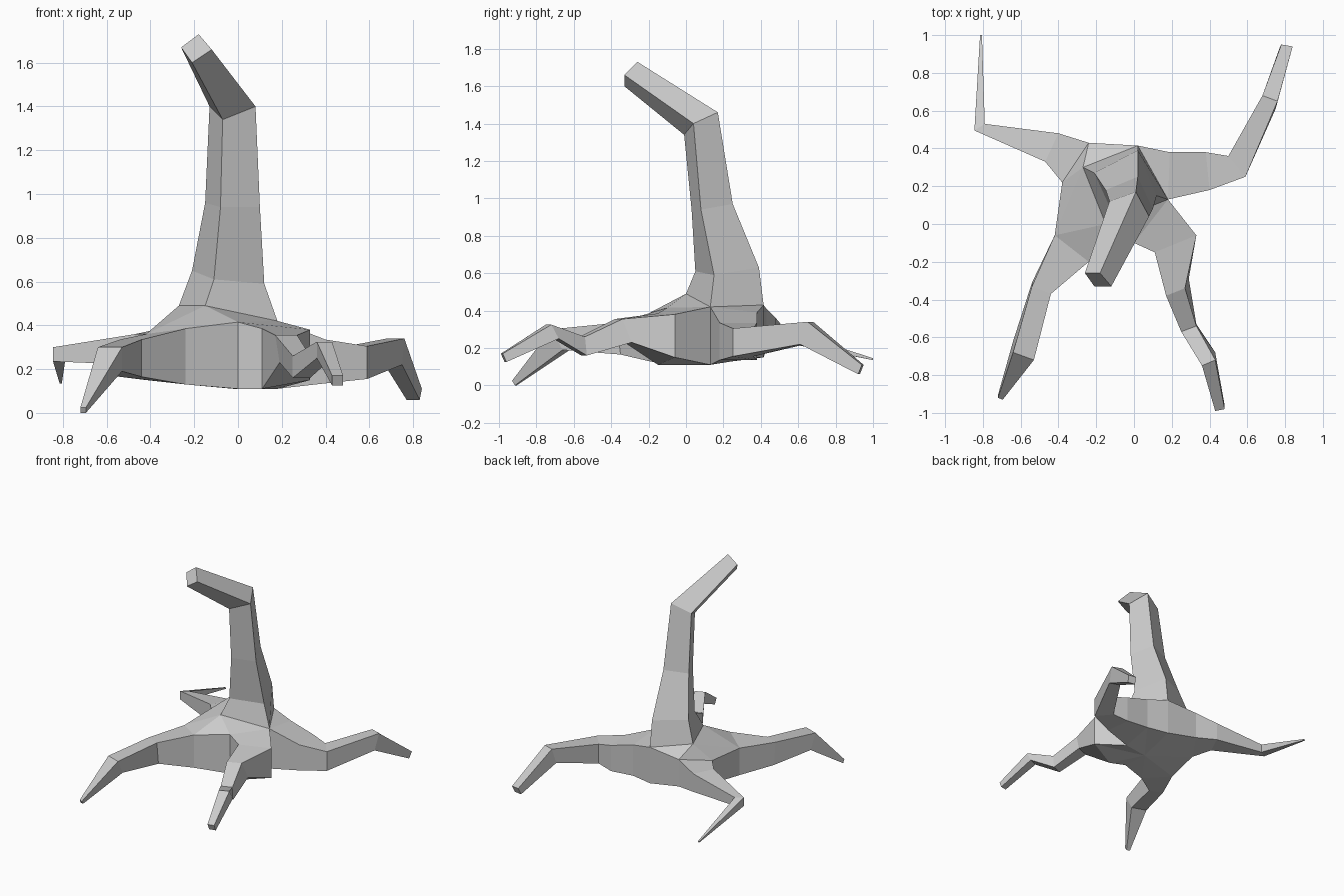
import bpy, bmesh
from mathutils import Vector

if "Cube" in bpy.data.objects:
    bpy.data.objects.remove(bpy.data.objects["Cube"])


def make_object(name, verts, faces):
    me = bpy.data.meshes.new(name)
    me.from_pydata([tuple(v) for v in verts], [], faces)
    bm = bmesh.new()
    bm.from_mesh(me)
    bmesh.ops.recalc_face_normals(bm, faces=bm.faces[:])
    bm.to_mesh(me)
    bm.free()
    ob = bpy.data.objects.new(name, me)
    bpy.context.collection.objects.link(ob)
    return ob


def loft(name, rings):
    # four-sided tube through rings, closed at the far end
    n = len(rings)
    faces = [(4*i + j, 4*i + (j+1) % 4, 4*i + 4 + (j+1) % 4, 4*i + 4 + j)
             for i in range(n - 1) for j in range(4)]
    faces.append(tuple(range(4*n - 4, 4*n)))
    return make_object(name, [v for r in rings for v in r], faces)


# body outline: x, y, top z, bottom z
outline = [(-.24, -.20, .385, .13), (0, -.10, .415, .11), (.11, -.15, .385, .11),
           (.33, -.06, .38, .15), (.18, .13, .42, .11), (.19, .38, .39, .15),
           (.02, .415, .43, .15), (-.24, .43, .41, .20), (-.38, .22, .36, .18),
           (-.42, -.06, .36, .15)]
N = len(outline)
leg_edges = {2, 4, 7, 9}      # outline edges that open into a leg
top = [(x, y, t) for x, y, t, b in outline]
bottom = [(x, y, b) for x, y, t, b in outline]
neck_left, neck_front = (-.27, .30, .49), (-.15, 0, .49)

# body
L, F, C = 2*N, 2*N + 1, 2*N + 2
faces = [(0, 1, F), (1, 4, F), (1, 2, 3, 4), (4, 5, 6), (6, 7, L),
         (7, 8, L), (8, 9, L), (9, F, L), (9, 0, F)]
for i in range(N):
    j = (i + 1) % N
    faces.append((C, N + j, N + i))
    if i not in leg_edges:
        faces.append((i, N + i, N + j, j))
make_object("body", top + bottom + [neck_left, neck_front, (-.02, .1, .11)], faces)

# neck with bent head end: left, front, right, back corners per ring
loft("neck", [
    [neck_left, neck_front, top[4], top[6]],
    [(-.21, .27, .65), (-.11, .05, .61), (.12, .15, .59), (.02, .39, .63)],
    [(-.15, .18, .96), (-.08, .03, .94), (.10, .08, .94), (.02, .25, .97)],
    [(-.13, .12, .1 + 1.3), (-.07, -.01, 1.34), (.08, .04, 1.40), (.01, .17, 1.46)],
    [(-.26, -.26, 1.67), (-.21, -.33, 1.60), (-.12, -.33, 1.66), (-.18, -.26, 1.73)]])


def leg(name, edge, sections):
    # section: side a xy, side b xy, top z, bottom z, shift of bottom xy
    i, j = edge, (edge + 1) % N
    rings = [[top[i], top[j], bottom[j], bottom[i]]]
    for ax, ay, bx, by, t, b, dx, dy in sections:
        rings.append([(ax, ay, t), (bx, by, t),
                      (bx + dx, by + dy, b), (ax + dx, ay + dy, b)])
    loft(name, rings)


# legs
leg("front_right_leg", 2, [
    (.17, -.38, .27, -.34, .355, .23, .02, .05),
    (.25, -.57, .33, -.54, .26, .16, 0, .01),
    (.36, -.75, .43, -.72, .325, .25, 0, .04),
    (.43, -.99, .48, -.98, .17, .125, 0, .02)])
leg("back_right_leg", 4, [
    (.40, .18, .38, .38, .335, .135, 0, 0),
    (.59, .25, .50, .36, .305, .155, 0, 0),
    (.76, .65, .68, .68, .34, .22, -.01, -.04),
    (.84, .94, .78, .95, .11, .06, -.01, -.02)])
leg("back_left_leg", 7, [
    (-.40, .48, -.47, .33, .36, .22, 0, 0),
    (-.79, .53, -.845, .495, .30, .235, 0, 0),
    (-.805, 1.0, -.815, 1.0, .145, .135, 0, 0)])
leg("front_left_leg", 9, [
    (-.54, -.33, -.44, -.37, .335, .165, 0, .02),
    (-.64, -.68, -.53, -.72, .30, .19, 0, .06),
    (-.72, -.92, -.695, -.93, .025, 0, 0, .015)])
